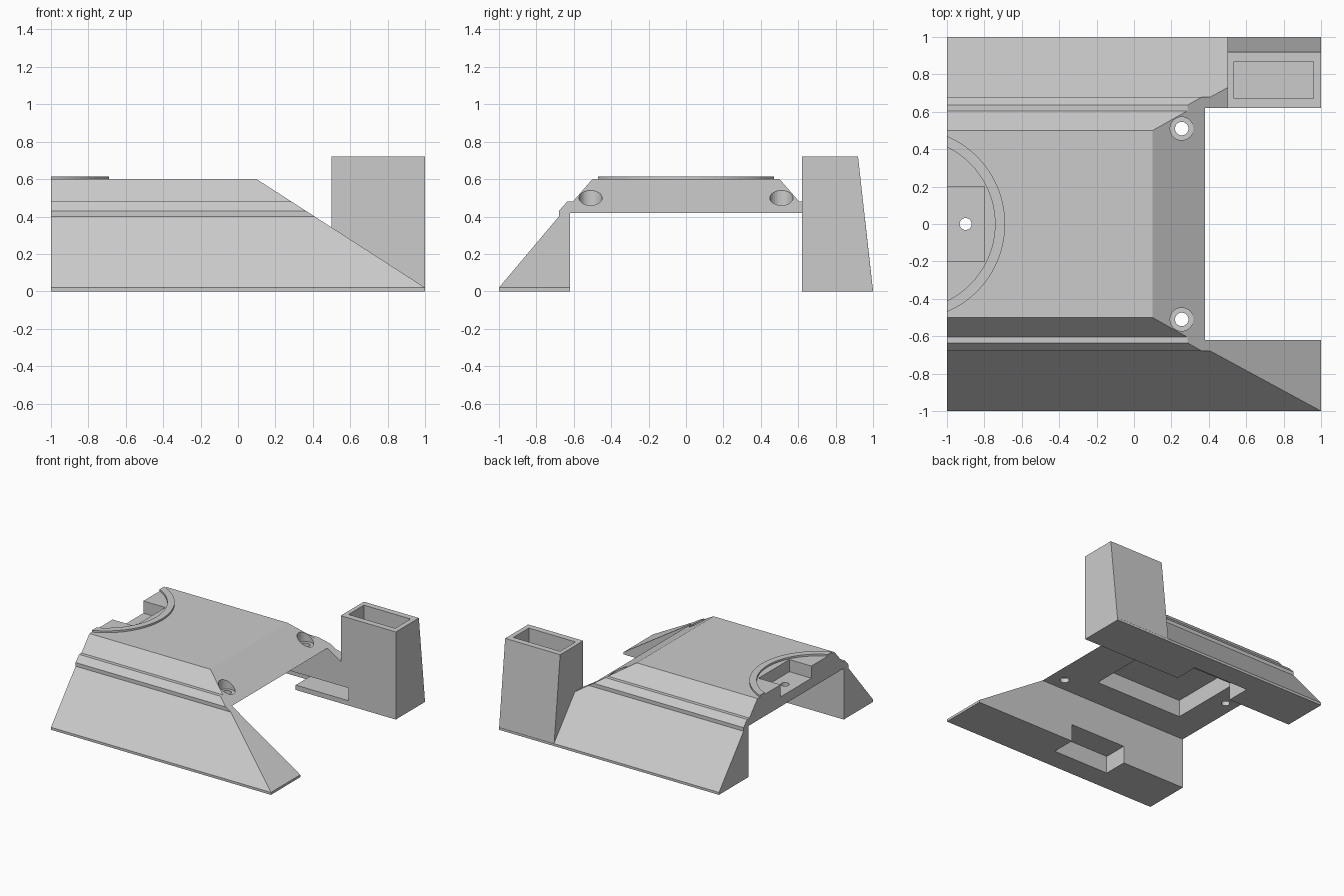
import bpy, bmesh
from math import acos, cos, sin, pi
from mathutils import Vector

old = bpy.data.objects.get("Cube")
if old:
    bpy.data.objects.remove(old)

grey = bpy.data.materials.new("plain_grey")
grey.use_nodes = True
GREY = (0.6, 0.6, 0.6, 1)
grey.diffuse_color = GREY
grey.node_tree.nodes["Principled BSDF"].inputs["Base Color"].default_value = GREY


def prism(name, points, offset):
    """Extrude a closed outline of 3D points along an offset vector."""
    bm = bmesh.new()
    face = bm.faces.new([bm.verts.new(p) for p in points])
    new = bmesh.ops.extrude_face_region(bm, geom=[face])["geom"]
    moved = [v for v in new if isinstance(v, bmesh.types.BMVert)]
    bmesh.ops.translate(bm, verts=moved, vec=Vector(offset))
    bmesh.ops.recalc_face_normals(bm, faces=bm.faces)
    mesh = bpy.data.meshes.new(name)
    bm.to_mesh(mesh)
    bm.free()
    mesh.materials.append(grey)
    obj = bpy.data.objects.new(name, mesh)
    bpy.context.collection.objects.link(obj)
    return obj


def box(name, x, y, z):
    outline = [(x[0], y[0], z[0]), (x[1], y[0], z[0]), (x[1], y[1], z[0]), (x[0], y[1], z[0])]
    return prism(name, outline, (0, 0, z[1] - z[0]))


def cylinder(name, x, y, r, z0, z1):
    ring = [(x + r * cos(i * pi / 16), y + r * sin(i * pi / 16), z0) for i in range(32)]
    return prism(name, ring, (0, 0, z1 - z0))


def combine(target, other, operation="DIFFERENCE"):
    mod = target.modifiers.new("combine", "BOOLEAN")
    mod.operation, mod.solver, mod.object = operation, "EXACT", other
    bpy.context.view_layer.objects.active = target
    bpy.ops.object.modifier_apply(modifier=mod.name)
    bpy.data.objects.remove(other)


# Bridge body: symmetric stepped section swept along x
half = [(0.62, 0.42), (0.62, 0), (1, 0), (1, 0.02), (0.68, 0.4),
        (0.68, 0.43), (0.635, 0.48), (0.605, 0.48), (0.5, 0.6)]
section = half + [(-y, z) for y, z in reversed(half)]
body = prism("bridge_body", [(-1, y, z) for y, z in section], (2, 0, 0))

# Sloping end
wedge = [(0.0, 0.664), (1, 0.02), (1.2, -0.109), (1.2, 0.664)]
combine(body, prism("end_cutter", [(x, -1.2, z) for x, z in wedge], (0, 2.4, 0)))

# Holder tower with leaning back wall
side = [(0.62, 0), (1, 0), (0.92, 0.72), (0.62, 0.72)]
combine(body, prism("holder_tower", [(0.5, y, z) for y, z in side], (0.5, 0, 0)), "UNION")
combine(body, box("tower_pocket", (0.535, 0.96), (0.67, 0.87), (0.04, 0.8)))

# Notches at the foot of both legs, and a channel to the tower
for s in (-1, 1):
    ys = sorted((s * 0.5, s * 0.82))
    combine(body, box("leg_notch", (-0.42, 0.09), ys, (-0.1, 0.144)))
combine(body, box("channel", (0.0, 0.57), (0.5, 0.82), (0.04, 0.144)))

# Recess under the roof and open seat on top
combine(body, box("roof_recess", (-0.76, 0.04), (-0.375, 0.375), (0.3, 0.56)))
combine(body, box("top_seat", (-1.1, -0.8), (-0.2, 0.2), (0.5, 0.8)))
combine(body, cylinder("seat_hole", -0.9, 0, 0.032, 0.3, 0.7))

# Counterbored screw holes
for s in (-1, 1):
    combine(body, cylinder("counterbore", 0.255, s * 0.51, 0.062, 0.455, 0.8))
    combine(body, cylinder("screw_hole", 0.255, s * 0.51, 0.036, 0.3, 0.7))


# Raised arc rim around the seat
def arc(r):
    end = acos(0.2 / r)
    steps = [-end + 2 * end * i / 32 for i in range(33)]
    return [(-1.2 + r * cos(a), r * sin(a), 0.595) for a in steps]


prism("seat_rim", arc(0.511) + arc(0.457)[::-1], (0, 0, 0.02))
